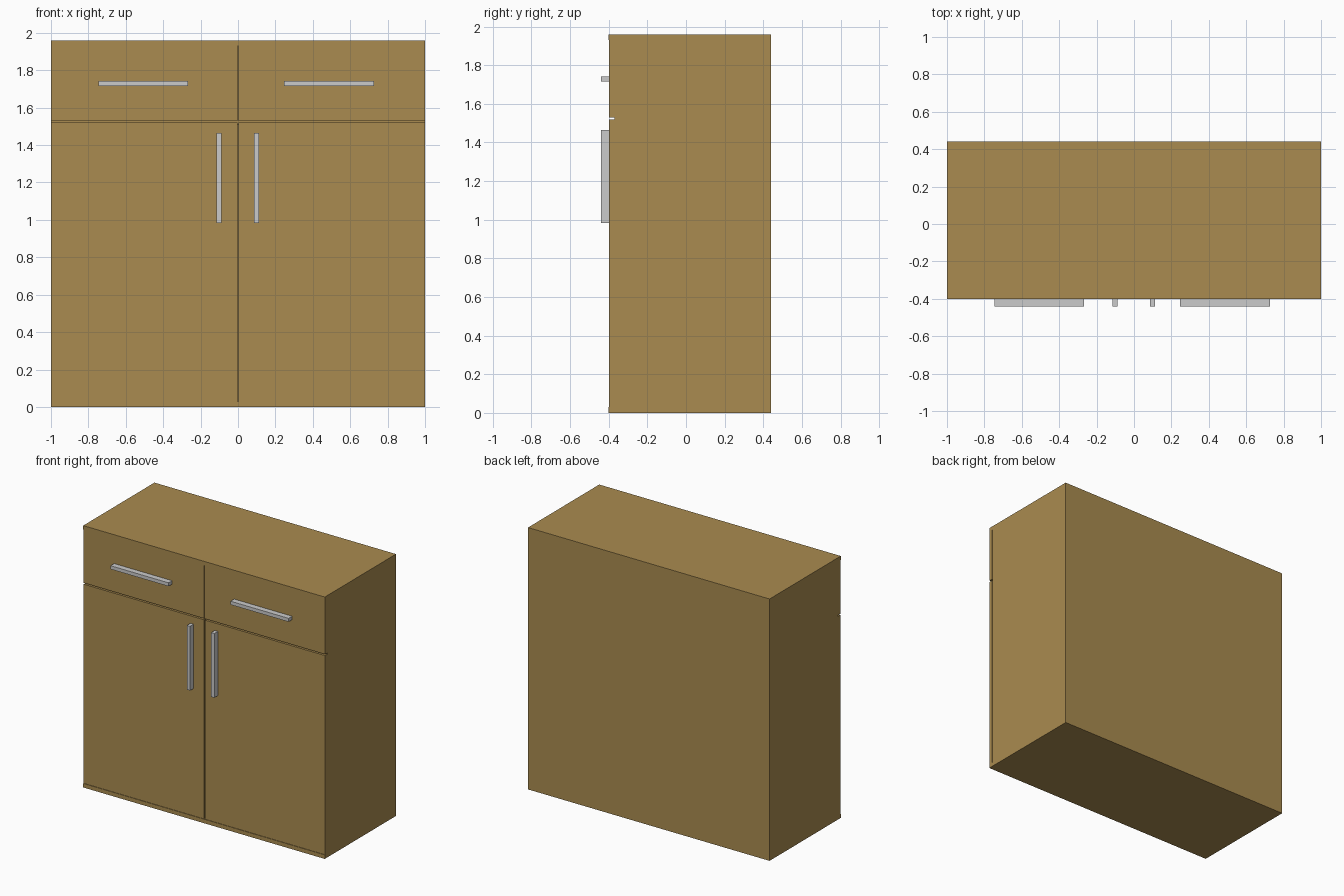
import bpy

if "Cube" in bpy.data.objects:
    bpy.data.objects.remove(bpy.data.objects["Cube"])

wood = bpy.data.materials.new("wood")
wood.diffuse_color = (0.40, 0.26, 0.08, 1)
wood.use_nodes = True
wood.node_tree.nodes["Principled BSDF"].inputs["Base Color"].default_value = wood.diffuse_color


def box(name, x, y, z, mat=None):
    """Box from (min, max) ranges on each axis."""
    bpy.ops.mesh.primitive_cube_add(size=1, location=[(a + b) / 2 for a, b in (x, y, z)])
    ob = bpy.context.object
    ob.name = name
    ob.scale = [b - a for a, b in (x, y, z)]
    bpy.ops.object.transform_apply(location=False, rotation=False, scale=True)
    if mat:
        ob.data.materials.append(mat)
    return ob


T = 0.03                 # board thickness
W, H = 1.0, 1.96         # half width, height
FRONT, BACK = -0.402, 0.44
FACE = (-0.398, -0.37)   # depth of door and drawer fronts
SPLIT = 1.525            # height of the gap between doors and drawers

# Carcass boards
box("top_board", (-W, W), (FRONT, BACK), (H - T, H), wood)
box("bottom_board", (-W, W), (FRONT, BACK), (0, T), wood)
box("back_board", (-W + T, W - T), (BACK - T, BACK), (T, H - T), wood)
box("drawer_shelf", (-W + T, W - T), (-0.368, BACK - T), (SPLIT - T / 2, SPLIT + T / 2), wood)
box("centre_divider", (-T / 2, T / 2), (-0.368, BACK - T), (SPLIT + T / 2, H - T), wood)

for side, s in (("left", -1), ("right", 1)):
    def span(a, b):
        return tuple(sorted((s * a, s * b)))

    box(side + "_side_board", span(W - T, W), (-0.369, BACK), (T, H - T), wood)
    # Doors and drawer fronts
    box(side + "_door", span(0.004, W), FACE, (T, SPLIT - 0.005), wood)
    box(side + "_drawer_front", span(0.002, W), FACE, (SPLIT + 0.005, H - T), wood)
    # Bar handles
    cx = s * 0.497 - 0.01
    box(side + "_drawer_handle", (cx - 0.24, cx + 0.24), (-0.44, -0.397), (1.716, 1.742))
    cx = s * 0.1005 - 0.0015
    box(side + "_door_handle", (cx - 0.013, cx + 0.013), (-0.44, -0.397), (0.983, 1.464))
